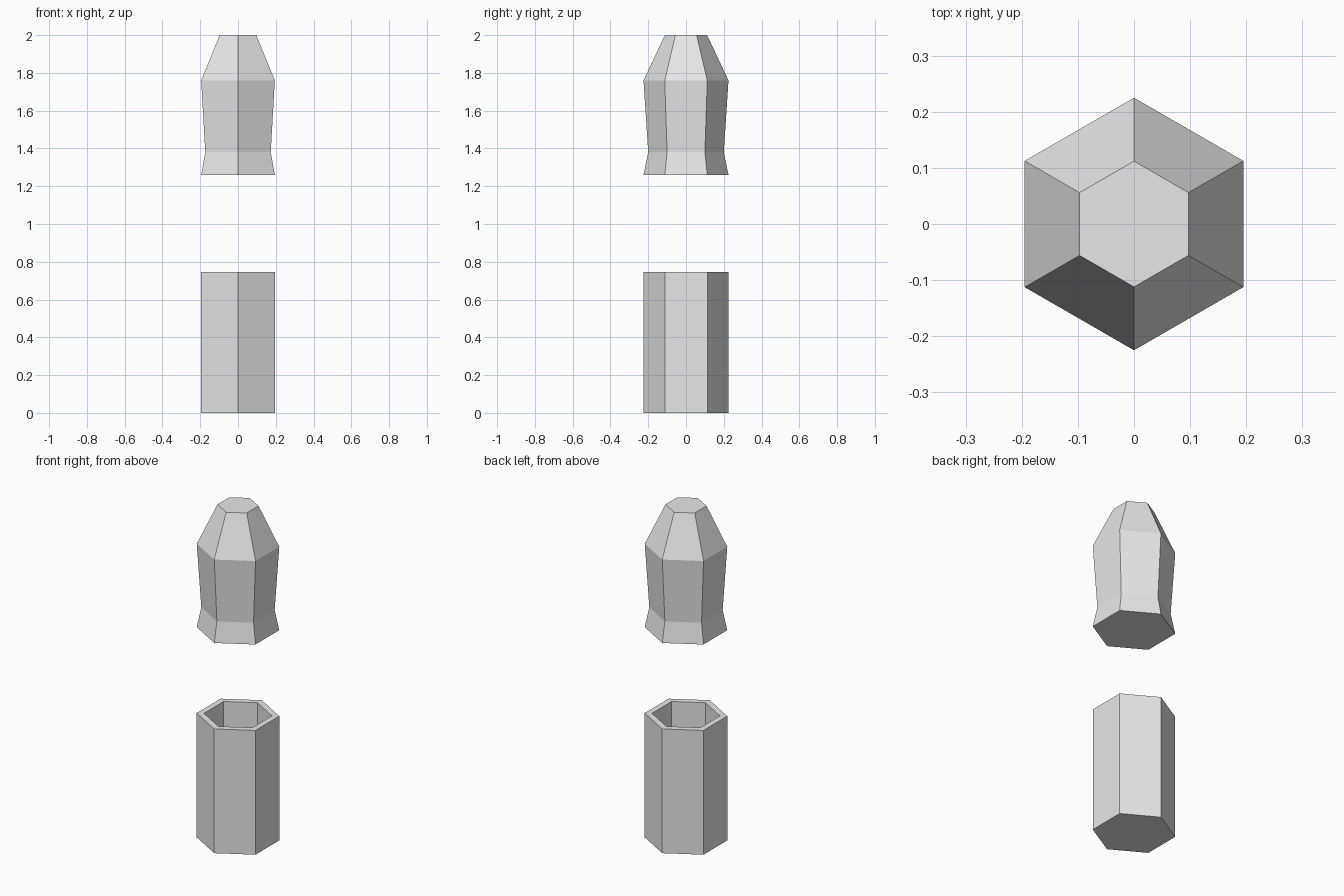
import bpy
import bmesh
from math import cos, sin, pi

cube = bpy.data.objects.get("Cube")
if cube:
    bpy.data.objects.remove(cube, do_unlink=True)

SIDES = 6
RADIUS = 0.225

# Single plain grey
GREY = (0.8, 0.8, 0.8, 1.0)
grey = bpy.data.materials.new("light_grey")
grey.use_nodes = True
grey.diffuse_color = GREY
grey.node_tree.nodes["Principled BSDF"].inputs["Base Color"].default_value = GREY


def hex_loft(name, profile):
    """Stack hexagonal rings given as (radius, height) and cap both ends."""
    bm = bmesh.new()
    rings = []
    for radius, z in profile:
        angles = [pi / 2 + 2 * pi * i / SIDES for i in range(SIDES)]
        rings.append([bm.verts.new((radius * cos(a), radius * sin(a), z)) for a in angles])
    for low, high in zip(rings, rings[1:]):
        for i in range(SIDES):
            j = (i + 1) % SIDES
            bm.faces.new((low[i], low[j], high[j], high[i]))
    bm.faces.new(rings[0][::-1])
    bm.faces.new(rings[-1])
    bmesh.ops.recalc_face_normals(bm, faces=bm.faces)
    mesh = bpy.data.meshes.new(name)
    bm.to_mesh(mesh)
    bm.free()
    mesh.materials.append(grey)
    obj = bpy.data.objects.new(name, mesh)
    bpy.context.collection.objects.link(obj)
    return obj


# Hollow hexagonal case: up the outside, over the rim, down to the inner floor
hex_loft("open_case", [(RADIUS, 0), (RADIUS, 0.745), (0.185, 0.745), (0.185, 0.04)])

# Floating tip: flared foot, narrow waist, wide shoulder, blunt top
hex_loft("tapered_tip", [(RADIUS, 1.26), (0.2, 1.38), (RADIUS, 1.76), (0.112, 2.0)])
